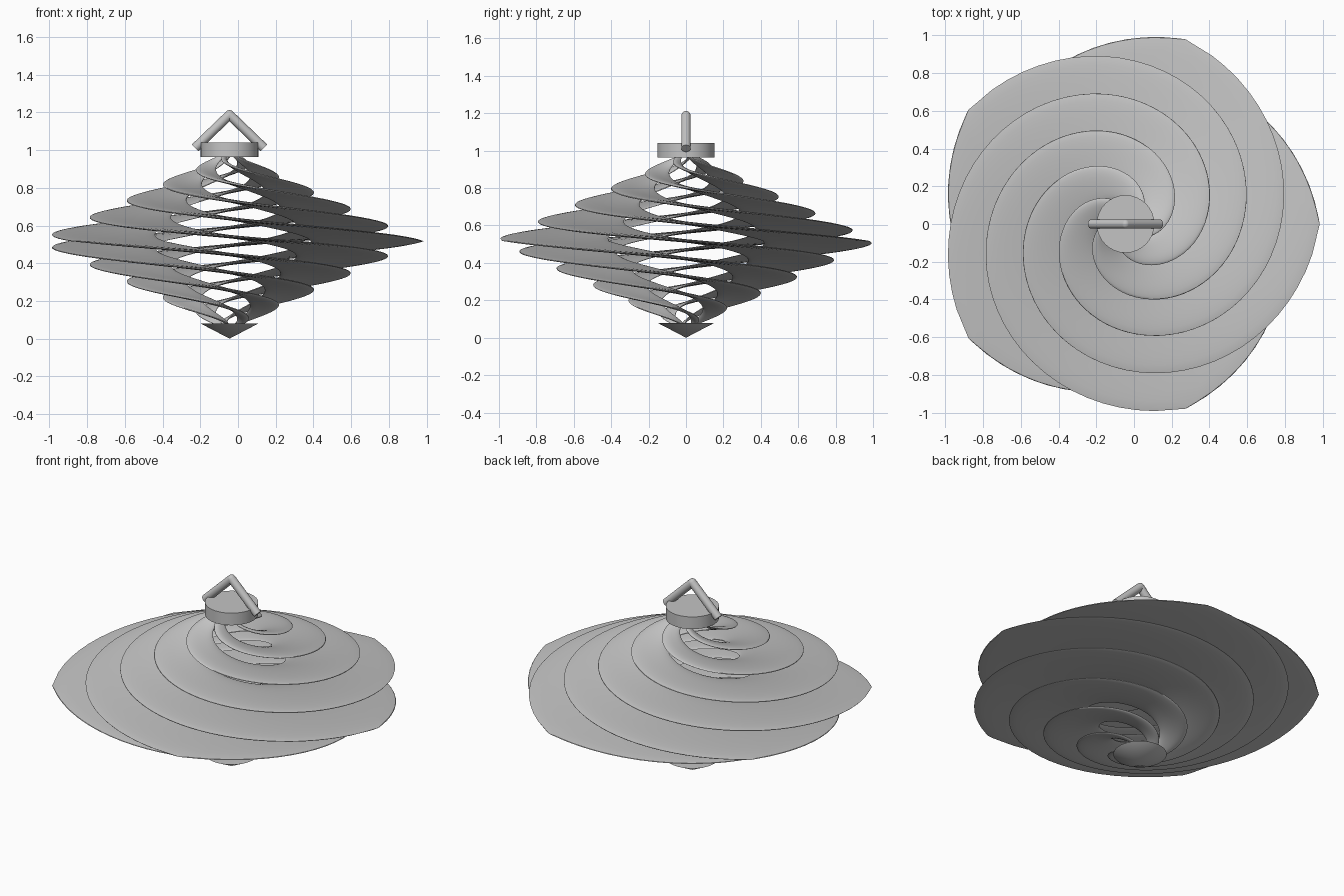
import bpy, bmesh, math
from mathutils import Vector

if "Cube" in bpy.data.objects:
    bpy.data.objects.remove(bpy.data.objects["Cube"])

AXIS_X = -0.045          # vertical axis of the ornament
MID_Z, LOW_Z, HIGH_Z = 0.5175, 0.07, 0.975
PITCH = 0.475            # rise per full turn
MAX_R, INNER = 1.03, 0.42
HALF_ANGLE = 0.12        # half the angular thickness of a blade
BLADES, STEPS, COLS = 5, 128, 12

grey = bpy.data.materials.new("grey")
grey.diffuse_color = (0.55, 0.55, 0.55, 1)
grey.use_nodes = True
grey.node_tree.nodes["Principled BSDF"].inputs["Base Color"].default_value = grey.diffuse_color


def finish(obj, name, angle=35):
    obj.name = name
    obj.data.materials.append(grey)
    bpy.ops.object.select_all(action='DESELECT')
    obj.select_set(True)
    bpy.context.view_layer.objects.active = obj
    bpy.ops.object.shade_smooth_by_angle(angle=math.radians(angle))


def section():
    """Rounded bar outline as (radius fraction, angle) pairs."""
    pts = []
    for k in range(2 * COLS):
        t = math.pi * k / COLS
        u = math.cos(t)
        v = math.copysign(math.sqrt(max(0, 1 - u ** 4)), math.sin(t))
        pts.append(((1 + INNER) / 2 + u * (1 - INNER) / 2, v * HALF_ANGLE))
    return pts


def blade(index):
    """Rounded radial bar, twisted upward and scaled to a double cone."""
    bm = bmesh.new()
    rings = []
    for s in range(STEPS + 1):
        z = LOW_Z + (HIGH_Z - LOW_Z) * s / STEPS
        if s == STEPS // 2:
            z = MID_Z
        r_out = MAX_R - abs(z - MID_Z) / PITCH * 1.02
        ang = index * math.tau / BLADES - (z - MID_Z) / PITCH * math.tau
        rings.append([bm.verts.new((AXIS_X + r_out * r * math.cos(ang + a),
                                    r_out * r * math.sin(ang + a), z))
                      for r, a in section()])
    n = len(rings[0])
    for a, b in zip(rings, rings[1:]):
        for k in range(n):
            bm.faces.new((a[k], a[(k + 1) % n], b[(k + 1) % n], b[k]))
    bm.faces.new(rings[0])
    bm.faces.new(rings[-1])
    bmesh.ops.recalc_face_normals(bm, faces=bm.faces[:])
    mesh = bpy.data.meshes.new("spiral_blade")
    bm.to_mesh(mesh)
    bm.free()
    obj = bpy.data.objects.new("spiral_blade", mesh)
    bpy.context.collection.objects.link(obj)
    finish(obj, f"spiral_blade_{index + 1}")


def rod(name, start, end, radius):
    start, end = Vector(start), Vector(end)
    d = end - start
    bpy.ops.mesh.primitive_cylinder_add(
        vertices=32, radius=radius, depth=d.length, location=(start + end) / 2,
        rotation=d.to_track_quat('Z', 'Y').to_euler())
    finish(bpy.context.object, name)


# Spiral body
for i in range(BLADES):
    blade(i)

# Top cap
rod("top_cap", (AXIS_X, 0, 0.963), (AXIS_X, 0, 1.04), 0.153)

# Pointed bottom
bpy.ops.mesh.primitive_cone_add(vertices=64, radius1=0.153, radius2=0, depth=0.08,
                                location=(AXIS_X, 0, 0.04), rotation=(math.pi, 0, 0))
finish(bpy.context.object, "bottom_point", 15)

# Hanging loop made from two rods and a round joint
apex = (AXIS_X, 0, 1.187)
for label, sx in (("left", -1), ("right", 1)):
    rod(f"{label}_loop_rod", apex, (AXIS_X + sx * 0.182, 0, 1.012), 0.025)
bpy.ops.mesh.primitive_uv_sphere_add(segments=24, ring_count=12, radius=0.025, location=apex)
finish(bpy.context.object, "loop_joint")
